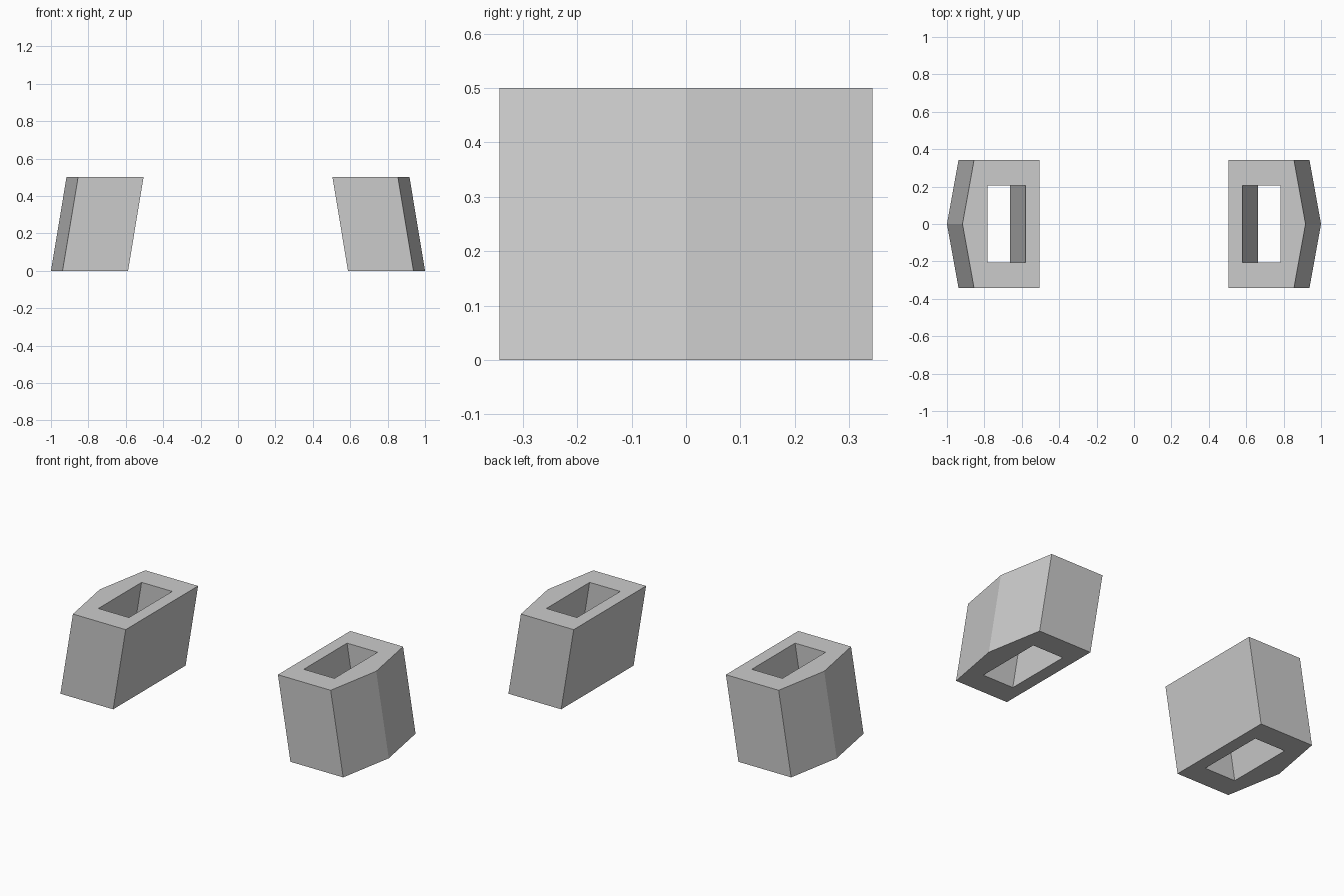
import bpy, bmesh

if "Cube" in bpy.data.objects:
    bpy.data.objects.remove(bpy.data.objects["Cube"])

HEIGHT, LEAN = 0.5, -0.083

# Plan profiles at ground level, counter-clockwise (matching point for point)
outer = [(0.588, -0.343), (0.938, -0.343), (1.0, 0), (0.938, 0.343), (0.588, 0.343)]
hole = [(0.663, -0.205), (0.866, -0.205), (0.866, 0), (0.866, 0.205), (0.663, 0.205)]


def ring(bm, pts, z, dx):
    return [bm.verts.new((x + dx, y, z)) for x, y in pts]


def bridge(bm, a, b):
    n = len(a)
    for i in range(n):
        j = (i + 1) % n
        bm.faces.new((a[i], a[j], b[j], b[i]))


# Leaning hollow block: outside, top rim, hole walls, bottom rim
bm = bmesh.new()
rings = [ring(bm, outer, 0, 0), ring(bm, outer, HEIGHT, LEAN),
         ring(bm, hole, HEIGHT, LEAN), ring(bm, hole, 0, 0)]
for k in range(4):
    bridge(bm, rings[k], rings[(k + 1) % 4])
bmesh.ops.recalc_face_normals(bm, faces=bm.faces)
mesh = bpy.data.meshes.new("hollow_side_blocks")
bm.to_mesh(mesh)
bm.free()
blocks = bpy.data.objects.new("hollow_side_blocks", mesh)
bpy.context.collection.objects.link(blocks)

# Opposite block
mirror = blocks.modifiers.new("opposite_side", 'MIRROR')
mirror.use_axis = (True, False, False)
mirror.use_mirror_merge = False
